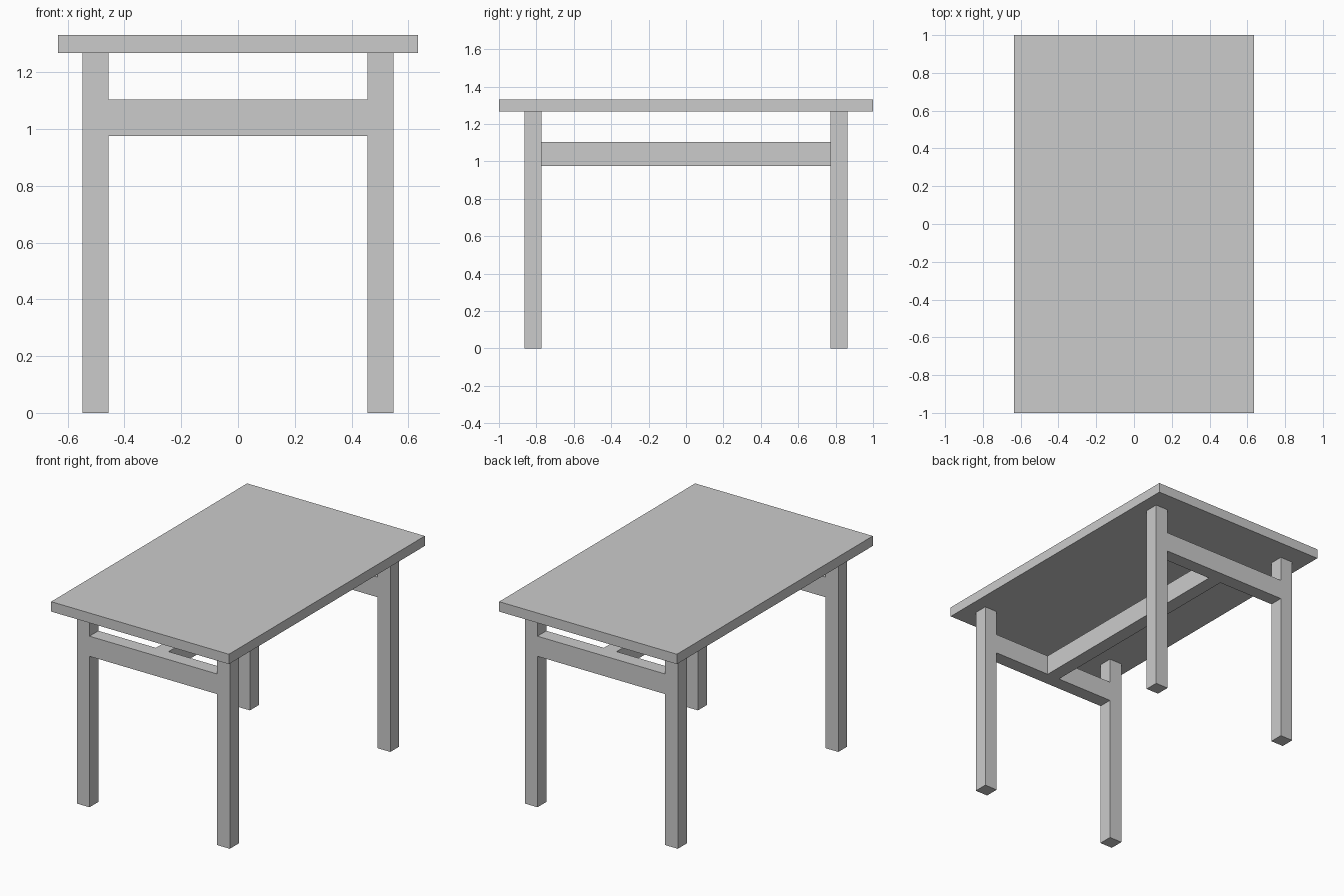
import bpy

if "Cube" in bpy.data.objects:
    bpy.data.objects.remove(bpy.data.objects["Cube"])


def box(name, x, y, z):
    """Box spanning the given (min, max) ranges."""
    size = [r[1] - r[0] for r in (x, y, z)]
    mid = [(r[0] + r[1]) / 2 for r in (x, y, z)]
    bpy.ops.mesh.primitive_cube_add(size=1, location=mid)
    ob = bpy.context.object
    ob.name = name
    ob.scale = size
    bpy.ops.object.transform_apply(location=False, rotation=False, scale=True)
    return ob


LEG_X, LEG_Y, HALF = 0.5015, 0.819, 0.0455   # leg centres and half thickness
UNDERSIDE, TOP = 1.268, 1.332
RAIL_Z = (0.975, 1.105)

# Table top
box("table_top", (-0.635, 0.635), (-1, 1), (UNDERSIDE, TOP))

for end, sy in (("front", -1), ("back", 1)):
    span_y = (sy * LEG_Y - HALF, sy * LEG_Y + HALF)
    # Legs
    for side, sx in (("left", -1), ("right", 1)):
        box(f"{end}_{side}_leg", (sx * LEG_X - HALF, sx * LEG_X + HALF),
            span_y, (0, UNDERSIDE))
    # End rail between the legs, flush with them
    box(f"{end}_rail", (-LEG_X + HALF, LEG_X - HALF), span_y, RAIL_Z)

# Central stretcher joining the two end rails
box("center_stretcher", (-HALF, HALF), (-LEG_Y + HALF, LEG_Y - HALF), RAIL_Z)
